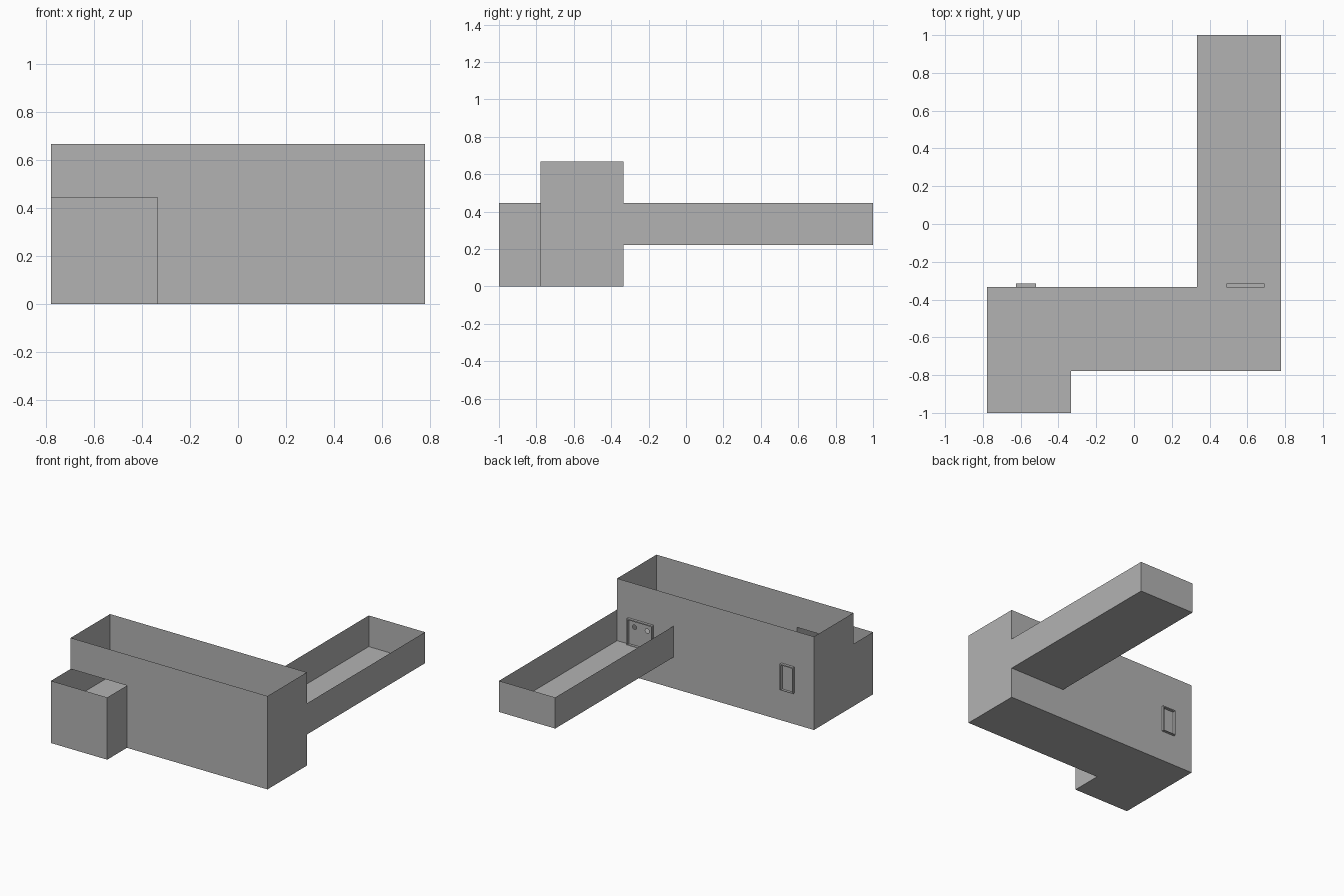
import bpy, bmesh, math

if "Cube" in bpy.data.objects:
    bpy.data.objects.remove(bpy.data.objects["Cube"])

U = 2 / 9                      # one grid block
X0, X1 = -3.5 * U, 3.5 * U     # main hall width
XA, XC = -1.5 * U, 1.5 * U     # annex right side, corridor left side
YF, YM, YB, YE = -4.5 * U, -3.5 * U, -1.5 * U, 4.5 * U
Z1, Z2, Z3 = U, 2 * U, 3 * U   # floor, low rim, high rim

grey = bpy.data.materials.new("plain grey")
grey.diffuse_color = (0.45, 0.45, 0.45, 1)
grey.use_nodes = True
grey.node_tree.nodes["Principled BSDF"].inputs["Base Color"].default_value = grey.diffuse_color


def finish(name, bm):
    me = bpy.data.meshes.new(name)
    bm.to_mesh(me)
    bm.free()
    me.materials.append(grey)
    ob = bpy.data.objects.new(name, me)
    bpy.context.collection.objects.link(ob)
    return ob


def rect(x0, x1, z0, z1):
    return [(x0, z0), (x1, z0), (x1, z1), (x0, z1)]


def ring(cx, cz, r, n=10):
    return [(cx + r * math.cos(2 * math.pi * i / n),
             cz + r * math.sin(2 * math.pi * i / n)) for i in range(n)]


def walls(name, path, z0, z1):
    """Thin upright walls along a plan path."""
    bm = bmesh.new()
    lo = [bm.verts.new((x, y, z0)) for x, y in path]
    hi = [bm.verts.new((x, y, z1)) for x, y in path]
    for i in range(len(path) - 1):
        bm.faces.new((lo[i], lo[i + 1], hi[i + 1], hi[i]))
    return finish(name, bm)


def slab(name, path, z, up=True):
    """Thin level sheet from a counter-clockwise plan outline."""
    bm = bmesh.new()
    f = bm.faces.new([bm.verts.new((x, y, z)) for x, y in path])
    if not up:
        f.normal_flip()
    return finish(name, bm)


def panel(name, loops, y, depth=0.0):
    """Upright sheet facing +y with holes; optional thickness towards +y."""
    bm = bmesh.new()
    edges = []
    for pts in loops:
        vs = [bm.verts.new((x, y, z)) for x, z in pts]
        edges += [bm.edges.new((vs[i - 1], vs[i])) for i in range(len(vs))]
    bmesh.ops.triangle_fill(bm, edges=edges, use_beauty=True, normal=(0, 1, 0))
    bmesh.ops.dissolve_limit(bm, angle_limit=0.01, verts=bm.verts[:], edges=bm.edges[:])
    if depth:
        out = bmesh.ops.extrude_face_region(bm, geom=bm.faces[:], use_keep_orig=True)
        moved = [v for v in out["geom"] if isinstance(v, bmesh.types.BMVert)]
        bmesh.ops.translate(bm, vec=(0, depth, 0), verts=moved)
        bmesh.ops.recalc_face_normals(bm, faces=bm.faces[:])
    return finish(name, bm)


# Main hall and annex: outer walls, base and raised floor
plan = [(X0, YF), (XA, YF), (XA, YM), (X1, YM), (X1, YB), (X0, YB)]
slab("base", plan, 0, up=False)
slab("hall_floor", plan, Z1)
walls("annex_walls", [(X0, YM), (X0, YF), (XA, YF), (XA, YM)], 0, Z2)
walls("hall_walls", [(XA, YM), (X1, YM), (X1, YB)], 0, Z3)
walls("hall_left_wall", [(X0, YB), (X0, YM)], 0, Z3)
walls("wall_above_annex", [(X0, YM), (XA, YM)], Z2, Z3)

# Doors: (name, left, right, number of portholed leaves)
DOOR_TOP, TRIM = 0.41, 0.008
doors = [("single_door", -0.625, -0.52, 0), ("double_door", 0.49, 0.69, 2)]
openings = []
for name, a, b, leaves in doors:
    inner = rect(a + TRIM, b - TRIM, Z1 + 0.004, DOOR_TOP - TRIM)
    openings.append(inner)
    panel(name + "_frame", [rect(a, b, Z1 + 0.001, DOOR_TOP), inner], YB - 0.003, 0.021)
    holes = [ring(a + (b - a) * (i + 0.5) / leaves, 0.355, 0.016) for i in range(leaves)]
    panel(name + "_leaf", [inner] + holes, YB)

# Back wall of the hall with the door openings
panel("hall_back_wall", [rect(X0, X1, 0, Z3)] + openings, YB)

# Raised corridor
walls("corridor_walls", [(X1, YB), (X1, YE), (XC, YE), (XC, YB)], Z1, Z2)
slab("corridor_floor", [(XC, YB), (X1, YB), (X1, YE), (XC, YE)], Z1)
